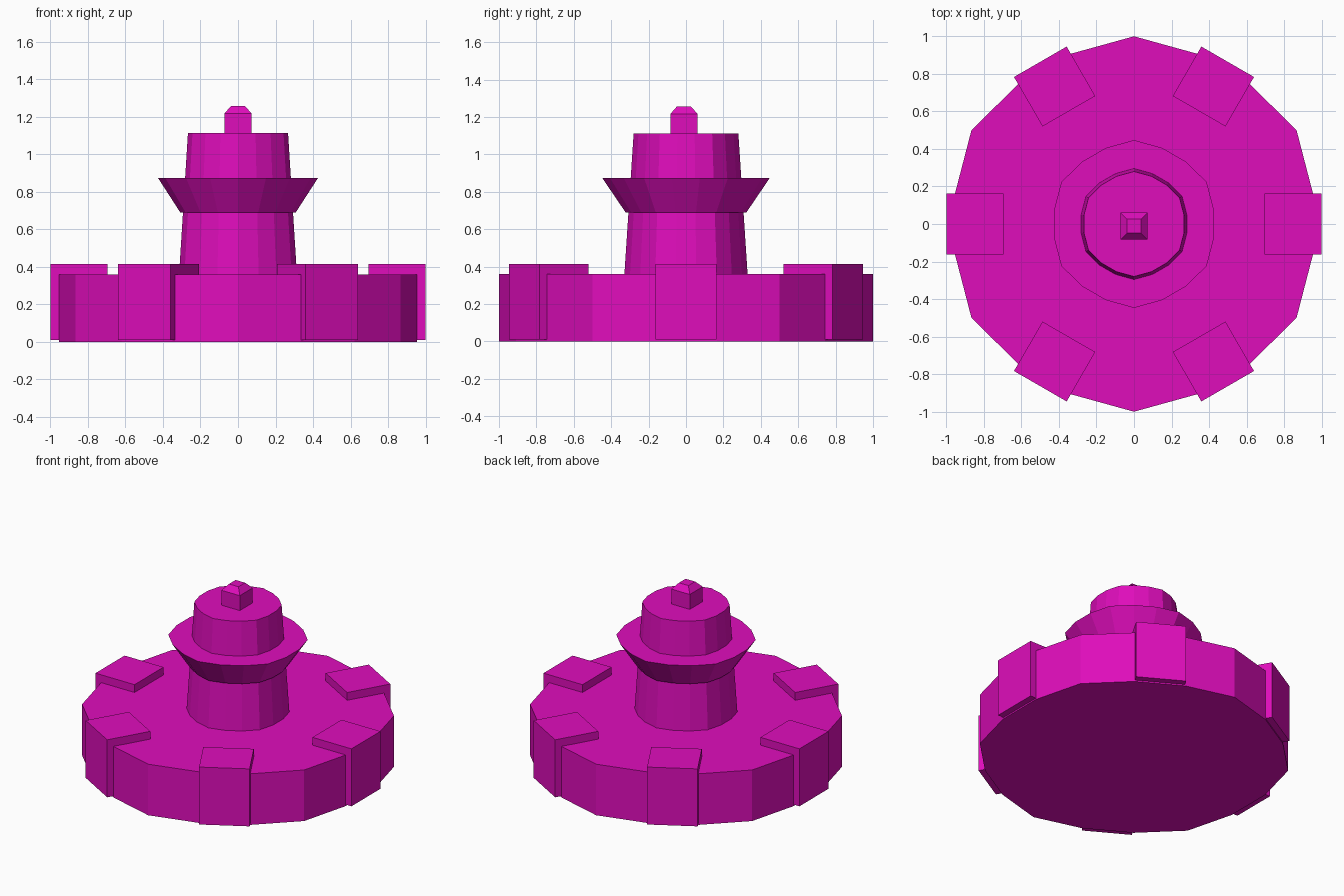
import bpy, bmesh
from math import radians
from mathutils import Matrix, Vector

cube = bpy.data.objects.get("Cube")
if cube:
    bpy.data.objects.remove(cube, do_unlink=True)

magenta = bpy.data.materials.new("magenta")
magenta.use_nodes = True
colour = (0.74, 0.004, 0.50, 1)
magenta.diffuse_color = colour
magenta.node_tree.nodes["Principled BSDF"].inputs["Base Color"].default_value = colour

# Shared outline: one point and one flat per sixth of a turn
SIXTH = [Vector((0.953, -0.165, 0)), Vector((0.953, 0.165, 0)), Vector((0.866, 0.5, 0))]
OUTLINE = [Matrix.Rotation(radians(60 * i), 3, "Z") @ p for i in range(6) for p in SIXTH]
SQUARE = [Vector(p) for p in ((1, -1, 0), (1, 1, 0), (-1, 1, 0), (-1, -1, 0))]


def loft(name, outline, levels, centre=(0, 0), turn=0, stretch=(1, 1)):
    """Stack scaled copies of an outline at (scale, height) levels."""
    bm = bmesh.new()
    rings = []
    for scale, z in levels:
        rings.append([bm.verts.new((p.x * scale * stretch[0] + centre[0],
                                    p.y * scale * stretch[1] + centre[1], z))
                      for p in outline])
    n = len(outline)
    for low, high in zip(rings, rings[1:]):
        for i in range(n):
            j = (i + 1) % n
            bm.faces.new((low[i], low[j], high[j], high[i]))
    bm.faces.new(rings[0][::-1])
    bm.faces.new(rings[-1])
    bmesh.ops.rotate(bm, verts=bm.verts, matrix=Matrix.Rotation(turn, 3, "Z"))
    mesh = bpy.data.meshes.new(name)
    bm.to_mesh(mesh)
    bm.free()
    mesh.materials.append(magenta)
    obj = bpy.data.objects.new(name, mesh)
    bpy.context.collection.objects.link(obj)
    return obj


# Round base, tapering tower and flared collar
loft("base", OUTLINE, [(1, 0), (1, 0.36)])
loft("tower", OUTLINE, [(0.33, 0.35), (0.28, 1.112)])
loft("collar", OUTLINE, [(0.323, 0.69), (0.447, 0.873)])

# Square finial with a bevelled cap
loft("finial", SQUARE, [(0.072, 1.10), (0.072, 1.217), (0.037, 1.257)], centre=(0, -0.011))

# Six blocks around the rim
for i in range(6):
    loft(f"rim_block_{i + 1}", SQUARE, [(1, 0.01), (1, 0.415)],
         centre=(0.846, 0), turn=radians(60 * i), stretch=(0.152, 0.162))
